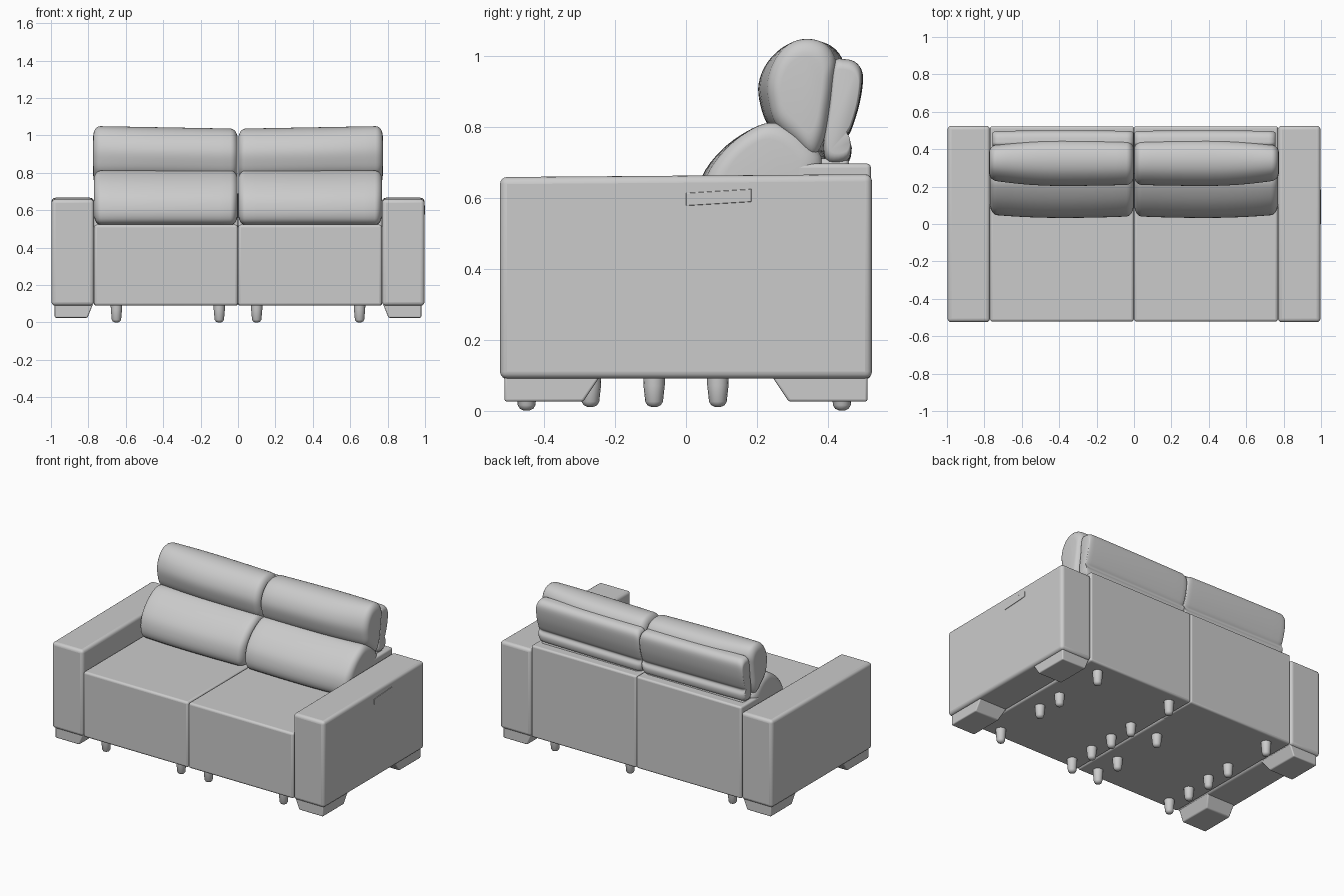
import bpy, bmesh, math
from mathutils import Vector

cube = bpy.data.objects.get("Cube")
if cube:
    bpy.data.objects.remove(cube, do_unlink=True)

# One upholstery colour
grey = bpy.data.materials.new("light grey")
grey.use_nodes = True
colour = (0.6, 0.6, 0.6, 1)
grey.diffuse_color = colour
bsdf = next(n for n in grey.node_tree.nodes if n.type == 'BSDF_PRINCIPLED')
bsdf.inputs["Base Color"].default_value = colour


def finish(name, bm, bevel=0, angle=40):
    bmesh.ops.recalc_face_normals(bm, faces=bm.faces)
    mesh = bpy.data.meshes.new(name)
    bm.to_mesh(mesh)
    bm.free()
    mesh.materials.append(grey)
    ob = bpy.data.objects.new(name, mesh)
    bpy.context.collection.objects.link(ob)
    if bevel:
        mod = ob.modifiers.new("Soft edges", 'BEVEL')
        mod.width = bevel
        mod.segments = 4
    bpy.ops.object.select_all(action='DESELECT')
    ob.select_set(True)
    bpy.context.view_layer.objects.active = ob
    bpy.ops.object.shade_smooth_by_angle(angle=math.radians(angle))
    return ob


def box(name, x, y, z, bevel=0, shape=None):
    """Box from ranges; shape may move each corner."""
    bm = bmesh.new()
    bmesh.ops.create_cube(bm, size=1)
    for v in bm.verts:
        v.co = Vector([r[0] if c < 0 else r[1] for c, r in zip(v.co, (x, y, z))])
        if shape:
            shape(v.co)
    return finish(name, bm, bevel)


def spline_loop(points, steps=4):
    """Smooth closed curve through the profile points."""
    pts = [Vector(p) for p in points]
    n = len(pts)
    out = []
    for i in range(n):
        a, b, c, d = (pts[(i + k) % n] for k in (-1, 0, 1, 2))
        for s in range(steps):
            t = s / steps
            out.append(0.5 * (2 * b + (c - a) * t + (2 * a - 5 * b + 4 * c - d) * t ** 2
                              + (3 * b - a - 3 * c + d) * t ** 3))
    return out


def cushion(name, side, profile, width, outer, inner=0.05, lift=0.0, sink=0.35):
    """Loft a side profile across one seat, with rounded, narrowing ends."""
    loop = spline_loop(profile)
    mid = sum(loop, Vector((0, 0))) / len(loop)
    corner = 0.1
    ts = [-1 + corner * (1 - math.cos(k * math.pi / 12)) for k in range(6)]
    ts += [-0.9 + 0.15 * k for k in range(13)]
    ts += [-t for t in reversed(ts[:6])]
    bm = bmesh.new()
    rings = []
    for t in ts:
        d = max(0, (abs(t) - 1 + corner) / corner)
        s = 1 - sink * (1 - math.sqrt(max(0, 1 - d * d)))
        sy = s * (1 - (outer if t > 0 else inner) * t * t)
        x = side * (0.002 + width * (t + 1) / 2)
        rings.append([bm.verts.new((x, mid.x + (p.x - mid.x) * sy,
                                    mid.y + (p.y - mid.y) * s + lift * (t - 1)))
                      for p in loop])
    for a, b in zip(rings, rings[1:]):
        for i in range(len(a)):
            j = (i + 1) % len(a)
            bm.faces.new((a[i], a[j], b[j], b[i]))
    bm.faces.new(rings[0])
    bm.faces.new(rings[-1])
    return finish(name, bm, angle=55)


def peg(name, x, y, bottom):
    """Small tapered support leg with a rounded tip."""
    bm = bmesh.new()
    rows = [(0.031, 0.1), (0.03, 0.07), (0.025, bottom + 0.015),
            (0.019, bottom + 0.005), (0.008, bottom)]
    rings = [[bm.verts.new((x + r * math.cos(k * math.pi / 8),
                            y + r * math.sin(k * math.pi / 8), z))
              for k in range(16)] for r, z in rows]
    for a, b in zip(rings, rings[1:]):
        for i in range(16):
            j = (i + 1) % 16
            bm.faces.new((a[i], a[j], b[j], b[i]))
    bm.faces.new(rings[0])
    bm.faces.new(rings[-1])
    finish(name, bm, angle=60)


# Cushion side profiles (depth, height)
lumbar = [(0.08, 0.525), (0.035, 0.57), (0.045, 0.66), (0.10, 0.735), (0.17, 0.787),
          (0.235, 0.812), (0.30, 0.80), (0.36, 0.76), (0.40, 0.70), (0.36, 0.60), (0.22, 0.53)]
head = [(0.235, 0.81), (0.21, 0.87), (0.205, 0.93), (0.23, 0.99), (0.28, 1.035),
        (0.345, 1.05), (0.41, 1.035), (0.445, 0.99), (0.44, 0.93), (0.425, 0.85),
        (0.405, 0.77), (0.365, 0.72), (0.30, 0.76)]
rear = [(0.415, 0.98), (0.45, 0.992), (0.485, 0.98), (0.50, 0.945), (0.49, 0.87),
        (0.468, 0.80), (0.455, 0.775), (0.468, 0.745), (0.455, 0.705), (0.40, 0.70),
        (0.385, 0.75), (0.40, 0.86)]

for side, label in ((1, "left"), (-1, "right")):
    def span(a, b):
        return sorted((side * a, side * b))

    # Arm, slightly lower at the front
    def arm_slope(co):
        if co.z > 0.5 and co.y < 0:
            co.z -= 0.008
    box(label + "_arm", span(0.77, 0.997), (-0.525, 0.525), (0.09, 0.667), 0.02, arm_slope)

    # Block feet under the arm, tapering toward the inside
    for end, where in ((-1, "front"), (1, "back")):
        def taper(co):
            if co.z < 0.05:
                if abs(co.x) < 0.9:
                    co.x = side * 0.805
                if abs(co.y) < 0.4:
                    co.y = end * 0.29
        box(f"{label}_{where}_foot", span(0.775, 0.98), sorted((end * 0.24, end * 0.512)),
            (0.025, 0.1), 0.007, taper)

    # Seat and cushions
    box(label + "_seat", span(0.001, 0.769), (-0.522, 0.30), (0.09, 0.523), 0.014)
    cushion(label + "_lumbar_cushion", side, lumbar, 0.768, 0.10)
    cushion(label + "_head_cushion", side, head, 0.772, 0.25, lift=0.007)
    cushion(label + "_headrest_back", side, rear, 0.755, 0.06, lift=0.004, sink=0.2)
    box(label + "_back_panel", span(0.0, 0.77), (0.26, 0.522), (0.09, 0.697), 0.012)
    box(label + "_headrest_mount", span(0.03, 0.74), (0.29, 0.46), (0.66, 0.712), 0.015)

    # Support legs
    for x in (0.10, 0.65):
        for y in (-0.45, -0.27, -0.09, 0.09, 0.44):
            skipped = (side * x, y) in ((0.65, -0.27), (-0.10, 0.44), (-0.10, -0.09))
            if not skipped:
                peg(label + "_support_leg", side * x, y, 0.0 if abs(y) > 0.4 else 0.01)


# Pull handle plate on the left arm
def handle_tilt(co):
    co.z += 0.06 * co.y
box("left_arm_handle", (0.994, 1.0), (0.0, 0.185), (0.578, 0.614), 0.002, handle_tilt)
